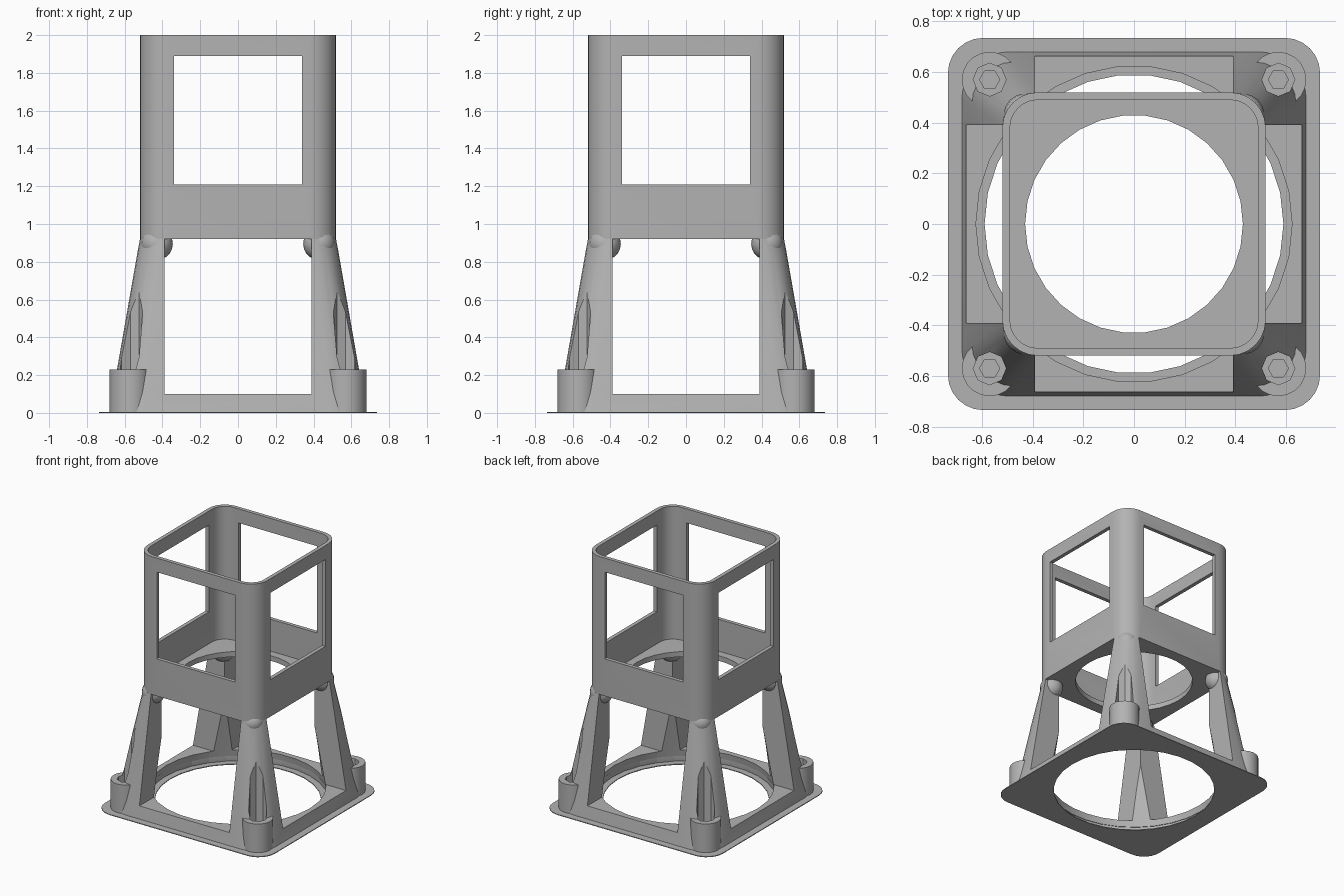
import bpy, math

cube = bpy.data.objects.get("Cube")
if cube:
    bpy.data.objects.remove(cube, do_unlink=True)

grey = bpy.data.materials.new("plain_grey")
grey.use_nodes = True
colour = (0.45, 0.45, 0.45, 1)
grey.diffuse_color = colour
grey.node_tree.nodes["Principled BSDF"].inputs["Base Color"].default_value = colour

SIGNS = [(1, 1), (-1, 1), (-1, -1), (1, -1)]


def circle(radius, sides=30, cx=0, cy=0):
    turn = math.tau / sides
    return [(cx + radius * math.cos(i * turn), cy + radius * math.sin(i * turn))
            for i in range(sides)]


def rounded_square(half, radius, steps=6):
    points = []
    for corner, (sx, sy) in enumerate(SIGNS):
        for i in range(steps + 1):
            a = (corner + i / steps) * math.pi / 2
            points.append((sx * (half - radius) + radius * math.cos(a),
                           sy * (half - radius) + radius * math.sin(a)))
    return points


def rectangle(hx, hy):
    return [(sx * hx, sy * hy) for sx, sy in SIGNS]


def loft(name, outline, z0, z1, top_scale=1.0):
    """Closed prism from one outline, optionally tapered towards the top."""
    n = len(outline)
    verts = [(x, y, z0) for x, y in outline]
    verts += [(x * top_scale, y * top_scale, z1) for x, y in outline]
    faces = [tuple(range(n - 1, -1, -1)), tuple(range(n, 2 * n))]
    faces += [(i, (i + 1) % n, n + (i + 1) % n, n + i) for i in range(n)]
    mesh = bpy.data.meshes.new(name)
    mesh.from_pydata(verts, [], faces)
    mesh.materials.append(grey)
    obj = bpy.data.objects.new(name, mesh)
    bpy.context.collection.objects.link(obj)
    return obj


def activate(obj):
    bpy.ops.object.select_all(action='DESELECT')
    obj.select_set(True)
    bpy.context.view_layer.objects.active = obj


def cut(obj, cutters):
    activate(obj)
    for cutter in cutters:
        mod = obj.modifiers.new("cut", 'BOOLEAN')
        mod.operation = 'DIFFERENCE'
        mod.solver = 'EXACT'
        mod.object = cutter
        bpy.ops.object.modifier_apply(modifier=mod.name)


FLOOR, TAPER = 0.92, 0.52 / 0.68
POST = 0.57

# Cutters
cavity = loft("cavity_cutter", rounded_square(0.49, 0.11), FLOOR + 0.04, 2.1)
box_hole = loft("box_hole_cutter", circle(0.43), 0.8, 1.1)
windows = [loft("window_cutter", rectangle(*size), 1.21, 1.89)
           for size in ((0.34, 1), (1, 0.34))]
plate_hole = loft("plate_hole_cutter", circle(0.59), -0.1, 0.1)
cone = loft("cone_cutter", circle(0.64), 0, FLOOR, TAPER)
cone.scale = (1, 1, 1.0)
leg_gaps = [loft("leg_gap_cutter", rectangle(*size), 0.1, 1.0)
            for size in ((0.39, 1), (1, 0.39))]
pockets, bores = [], []
for sx, sy in SIGNS:
    pockets.append(loft("pocket_cutter", circle(0.065, 8, sx * POST, sy * POST), 0.15, 0.9))
    bores.append(loft("bore_cutter", circle(0.04, 6, sx * POST, sy * POST), 0.03, 0.3))

# Upper box with a window on each side
box = loft("upper_box", rounded_square(0.52, 0.14), FLOOR, 2.0)
cut(box, [cavity, box_hole] + windows)

# Thin base plate
plate = loft("base_plate", rounded_square(0.735, 0.14), 0, 0.006)
cut(plate, [plate_hole])

# Tapered frame leaving four corner legs
frame = loft("leg_frame", rounded_square(0.68, 0.18), 0.004, FLOOR, TAPER)
cone.location.z = 0.002
cone.scale = (1, 1, 1.01)
core = loft("core_cutter", circle(0.637), -0.1, 0.05)
bpy.context.view_layer.update()
cut(frame, [core, cone] + leg_gaps + pockets + bores)
parts = [box, plate, frame]

# Screw posts and ball joints at the corners
for i, (sx, sy) in enumerate(SIGNS):
    post = loft("screw_post", circle(0.11, 20, sx * POST, sy * POST), 0.003, 0.23)
    cut(post, [core, cone, pockets[i], bores[i]])
    bpy.ops.mesh.primitive_uv_sphere_add(segments=16, ring_count=10, radius=0.085,
                                         location=(sx * 0.43, sy * 0.43, 0.895))
    ball = bpy.context.object
    ball.name = "corner_ball"
    ball.data.materials.append(grey)
    cut(ball, [cavity])
    parts += [post, ball]

for cutter in [cavity, box_hole, plate_hole, cone, core] + windows + leg_gaps + pockets + bores:
    bpy.data.objects.remove(cutter, do_unlink=True)

for part in parts:
    activate(part)
    bpy.ops.object.shade_smooth_by_angle(angle=math.radians(30))
